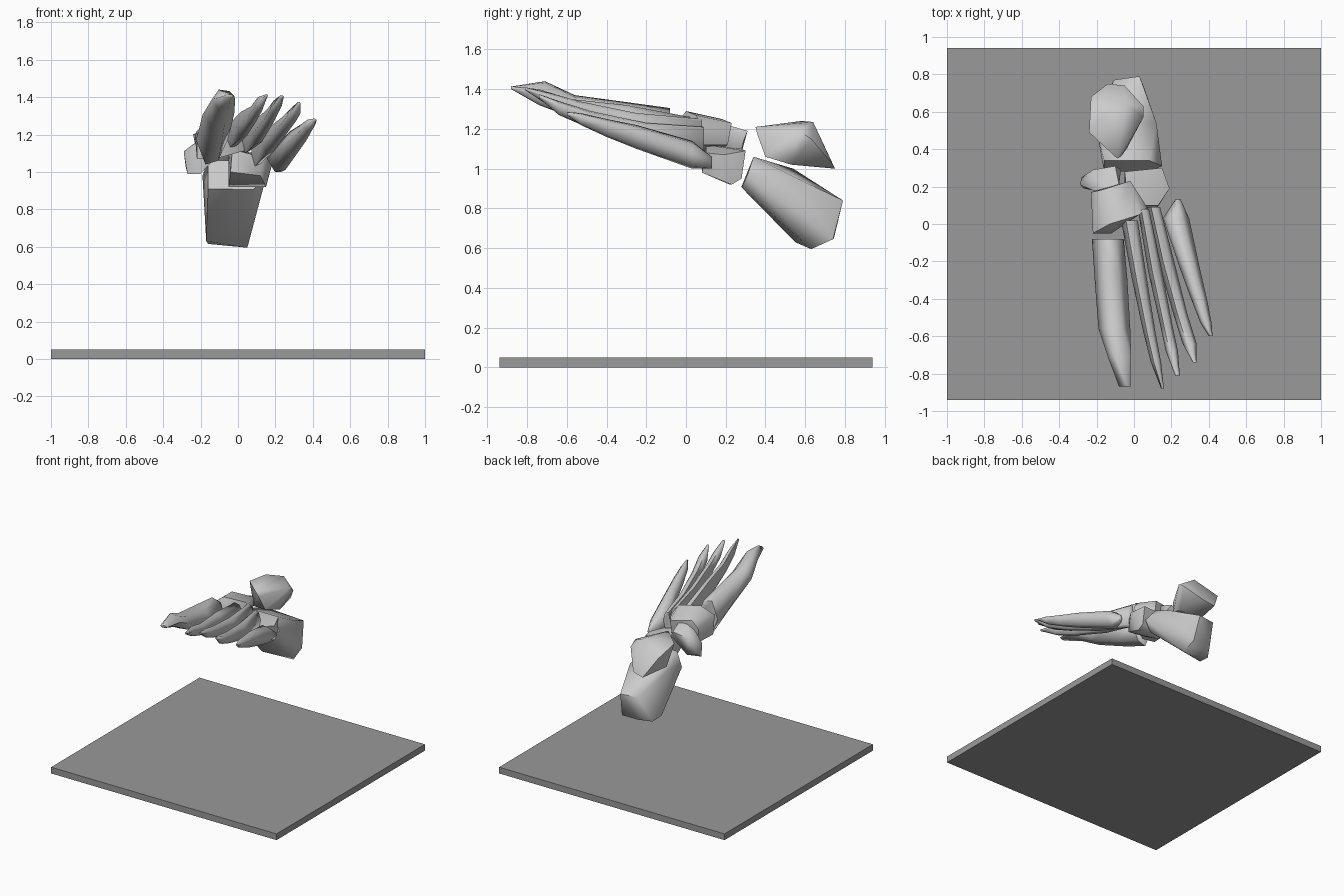
import bpy, bmesh, math


def finish(name, bm, angle=62):
    bmesh.ops.recalc_face_normals(bm, faces=bm.faces)
    me = bpy.data.meshes.new(name)
    bm.to_mesh(me)
    bm.free()
    ob = bpy.data.objects.new(name, me)
    bpy.context.collection.objects.link(ob)
    bpy.ops.object.select_all(action='DESELECT')
    ob.select_set(True)
    bpy.context.view_layer.objects.active = ob
    if angle:
        bpy.ops.object.shade_smooth_by_angle(angle=math.radians(angle))
    return ob


def chunk(name, pts):
    """Faceted bone: convex hull of a few corner points."""
    bm = bmesh.new()
    for p in pts:
        bm.verts.new(p)
    bmesh.ops.convex_hull(bm, input=bm.verts)
    junk = [v for v in bm.verts if not v.link_faces]
    bmesh.ops.delete(bm, geom=junk, context='VERTS')
    return finish(name, bm)


def ray(name, sections):
    """Long bone: six-sided loft; section = y, left x, right x, low z, high z, lean."""
    bm = bmesh.new()
    rings = []
    for y, x0, x1, z0, z1, lean in sections:
        xm, zm, h = (x0 + x1) / 2, (z0 + z1) / 2, (z1 - z0) / 2
        ring = [(x0, zm - h * lean), (xm - (x1 - x0) * .2, z1), (xm + (x1 - x0) * .25, z1 - h * .15),
                (x1, zm + h * lean), (xm + (x1 - x0) * .2, z0 + h * .15), (xm - (x1 - x0) * .2, z0)]
        rings.append([bm.verts.new((x, y, z)) for x, z in ring])
    for a, b in zip(rings, rings[1:]):
        for i in range(6):
            j = (i + 1) % 6
            bm.faces.new((a[i], a[j], b[j], b[i]))
    bm.faces.new(rings[0])
    bm.faces.new(rings[-1][::-1])
    return finish(name, bm, 80)


# dark base plate
bm = bmesh.new()
bmesh.ops.create_cube(bm, size=1)
for v in bm.verts:
    v.co = (v.co.x * 2, v.co.y * 1.88, v.co.z * .05 + .025)
plate = finish("base_plate", bm, 0)
dark = bpy.data.materials.new("dark_grey")
dark.diffuse_color = (.32, .32, .32, 1)
plate.data.materials.append(dark)

# heel bone
chunk("heel_bone", [
    (-.16, .34, 1.06), (.08, .34, 1.06), (.15, .31, .97), (-.16, .28, .91), (.08, .28, .905),
    (-.19, .45, .98), (-.14, .54, 1.0), (.12, .54, .96), (-.11, .77, .84), (.03, .79, .84),
    (-.17, .55, .63), (-.16, .65, .615), (.05, .63, .595), (-.10, .745, .65), (.05, .74, .645)])

# ankle bone
chunk("ankle_bone", [
    (-.09, .35, 1.21), (-.07, .36, 1.17), (-.24, .49, 1.20), (-.23, .68, 1.15), (-.16, .58, 1.24),
    (-.04, .64, 1.235), (.05, .63, 1.15), (.05, .57, 1.19), (-.14, .75, 1.0), (-.05, .74, 1.02),
    (-.2, .53, 1.02), (0, .53, 1.02), (-.14, .40, 1.06), (-.04, .40, 1.06)])

# midfoot: inner bone, outer bone and the bridging block
chunk("inner_midfoot", [
    (-.29, .21, 1.11), (-.27, .19, .99), (-.20, .18, .99), (-.22, .29, 1.16), (-.10, .31, 1.19),
    (-.07, .29, 1.14), (-.08, .21, 1.22), (-.13, .17, 1.23), (-.22, .18, 1.16), (-.28, .25, 1.03),
    (-.19, .26, 1.01), (-.08, .20, 1.12)])
chunk("outer_midfoot", [
    (-.05, .28, 1.10), (.15, .30, 1.09), (.19, .19, 1.07), (.13, .10, 1.08), (-.03, .10, 1.12),
    (-.05, .26, .95), (.15, .28, .95), (.15, .23, .92), (-.05, .22, .92), (.12, .08, .98), (-.04, .08, 1.0)])
chunk("bridge_midfoot", [
    (-.23, .17, 1.19), (-.18, .18, 1.25), (-.02, .23, 1.23), (.07, .09, 1.20), (.03, .05, 1.27),
    (-.13, .0, 1.29), (-.22, -.05, 1.22), (-.22, -.03, 1.07), (-.12, -.05, 1.07), (-.09, -.01, 1.24),
    (-.21, .15, 1.07), (-.02, .21, 1.12), (.06, .09, 1.12), (-.03, .05, 1.12)])

# five toe rays
ray("big_toe", [
    (-.08, -.225, -.055, 1.04, 1.305, 0), (-.30, -.21, -.035, 1.13, 1.335, .1),
    (-.56, -.19, -.02, 1.25, 1.37, .1), (-.71, -.14, -.015, 1.335, 1.44, 0),
    (-.87, -.08, -.02, 1.395, 1.415, 0)])
ray("second_toe", [
    (.02, -.07, .02, 1.13, 1.26, .2), (-.30, -.01, .07, 1.18, 1.32, .2),
    (-.58, .05, .115, 1.26, 1.35, .3), (-.74, .09, .145, 1.32, 1.40, .3), (-.88, .145, .16, 1.40, 1.415, 0)])
ray("third_toe", [
    (.08, .02, .08, 1.10, 1.25, .2), (-.25, .075, .15, 1.15, 1.28, .2),
    (-.54, .14, .205, 1.25, 1.34, .3), (-.68, .17, .235, 1.31, 1.38, .3), (-.81, .22, .245, 1.395, 1.41, 0)])
ray("fourth_toe", [
    (.09, .07, .14, 1.03, 1.21, .2), (-.20, .13, .215, 1.10, 1.23, .2),
    (-.48, .21, .285, 1.20, 1.29, .3), (-.64, .26, .335, 1.27, 1.34, .3), (-.74, .315, .335, 1.355, 1.375, 0)])
ray("little_toe", [
    (.13, .22, .25, 1.0, 1.06, 0), (.03, .155, .295, 1.0, 1.14, 0), (-.25, .25, .355, 1.10, 1.22, .2),
    (-.40, .305, .39, 1.16, 1.25, .3), (-.53, .355, .415, 1.22, 1.28, .2), (-.60, .40, .42, 1.27, 1.285, 0)])
